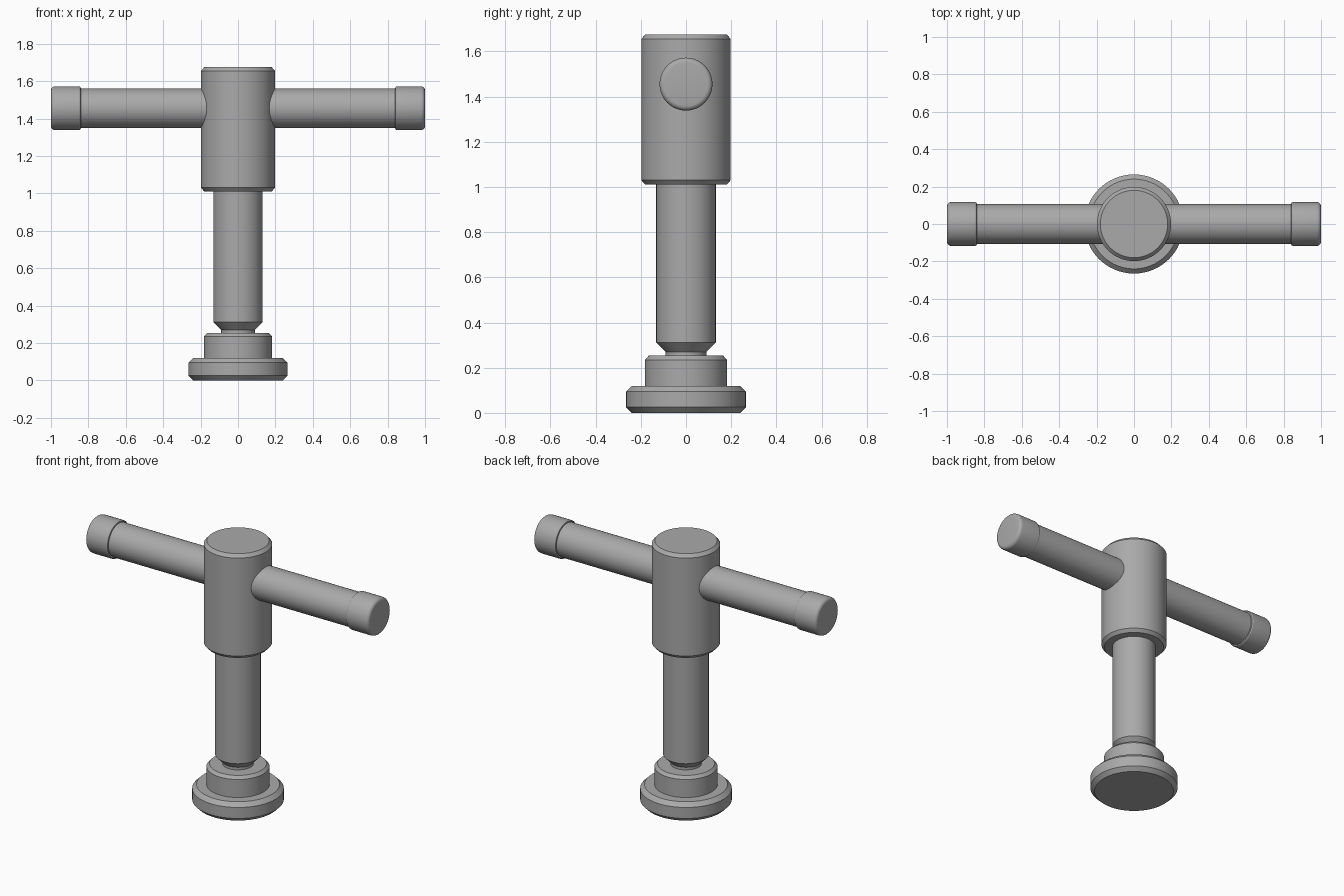
import bpy, bmesh, math

if "Cube" in bpy.data.objects:
    bpy.data.objects.remove(bpy.data.objects["Cube"])

steel = bpy.data.materials.new("steel grey")
steel.diffuse_color = (0.40, 0.40, 0.40, 1)
steel.use_nodes = True
steel.node_tree.nodes["Principled BSDF"].inputs["Base Color"].default_value = steel.diffuse_color
HANDLE_Z = 1.455


def lathe(name, profile, axis="z", side=1, segs=64):
    """Revolve (radius, position) points into a closed solid about z or x."""
    bm = bmesh.new()
    rings = []
    for r, h in profile:
        ring = []
        for i in range(segs):
            a = 2 * math.pi * i / segs
            c, s = r * math.cos(a), r * math.sin(a)
            co = (c, s, h) if axis == "z" else (side * h, c, HANDLE_Z + s)
            ring.append(bm.verts.new(co))
        rings.append(ring)
    for lo, hi in zip(rings, rings[1:]):
        for i in range(segs):
            j = (i + 1) % segs
            bm.faces.new((lo[i], lo[j], hi[j], hi[i]))
    bm.faces.new(rings[0])
    bm.faces.new(rings[-1])
    bmesh.ops.recalc_face_normals(bm, faces=bm.faces)
    mesh = bpy.data.meshes.new(name)
    bm.to_mesh(mesh)
    bm.free()
    mesh.materials.append(steel)
    obj = bpy.data.objects.new(name, mesh)
    bpy.context.collection.objects.link(obj)
    bpy.ops.object.select_all(action="DESELECT")
    obj.select_set(True)
    bpy.context.view_layer.objects.active = obj
    bpy.ops.object.shade_smooth_by_angle(angle=math.radians(28))
    return obj


# Swivel pad: chamfered flange with a raised collar
lathe("swivel_pad", [(0.24, 0), (0.265, 0.025), (0.265, 0.095), (0.24, 0.12),
                     (0.182, 0.12), (0.182, 0.235), (0.165, 0.253)])

# Spindle with a tapered tip and narrow neck
lathe("spindle", [(0.09, 0.22), (0.09, 0.27), (0.132, 0.312), (0.132, 1.03)])

# Head block with chamfered rims
lathe("head", [(0.18, 1.01), (0.198, 1.03), (0.198, 1.655), (0.18, 1.675)])

# Cross handle and its two rounded end caps
lathe("handle", [(0.106, -0.9), (0.106, 0.9)], axis="x")
for side, label in ((-1, "left"), (1, "right")):
    rim = [(0.095 + 0.022 * math.cos(t), 0.978 + 0.022 * math.sin(t))
           for t in (math.pi / 2 * k / 5 for k in range(6))]
    lathe(label + "_end_cap", [(0.106, 0.84), (0.113, 0.842), (0.117, 0.848)] + rim,
          axis="x", side=side)
